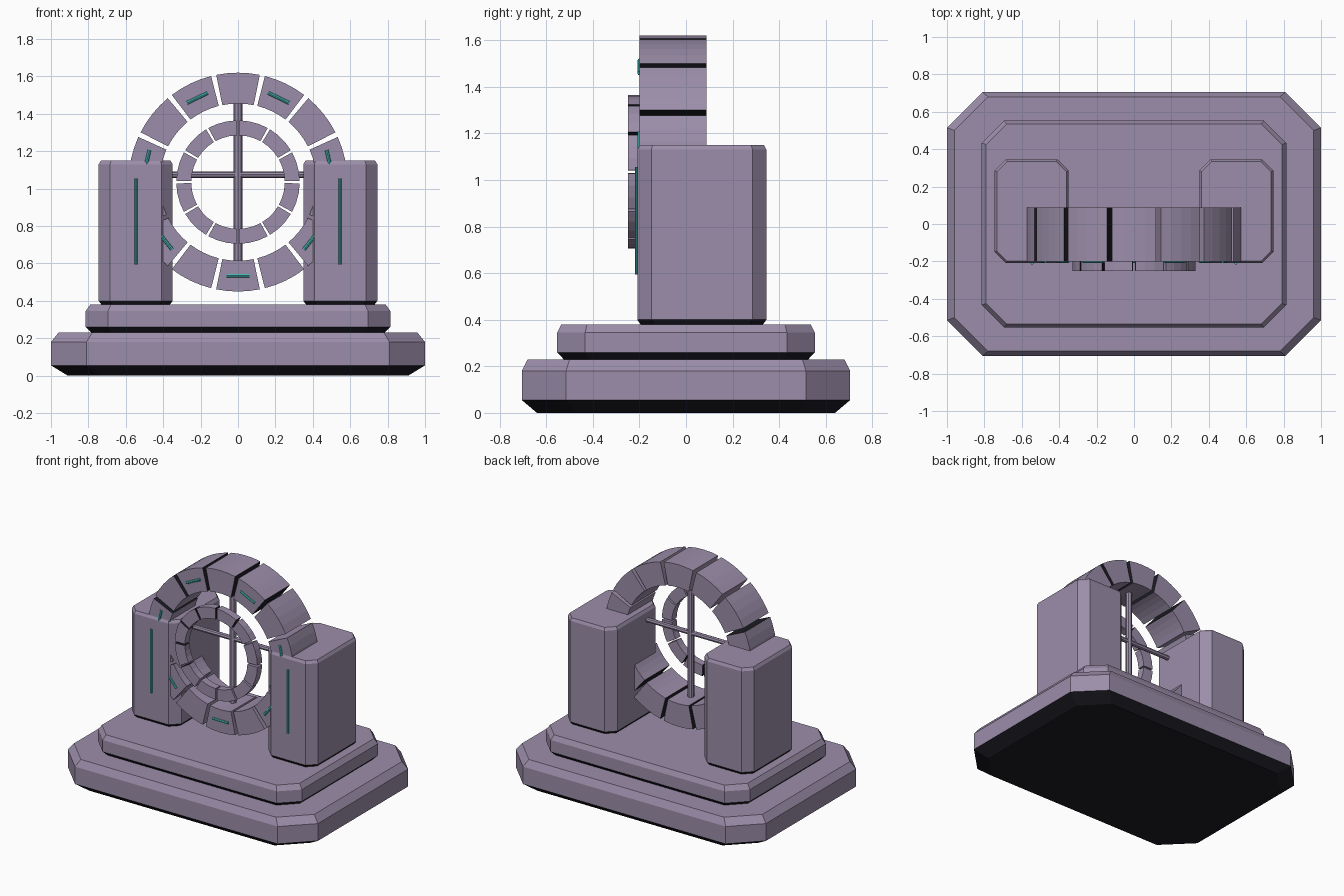
import bpy, bmesh
from math import sin, cos, pi, radians
from mathutils import Matrix

cube = bpy.data.objects.get("Cube")
if cube:
    bpy.data.objects.remove(cube, do_unlink=True)


def material(name, rgb):
    m = bpy.data.materials.new(name)
    m.use_nodes = True
    m.diffuse_color = (*rgb, 1)
    m.node_tree.nodes["Principled BSDF"].inputs["Base Color"].default_value = (*rgb, 1)
    return m


STONE = material("mauve stone", (0.33, 0.27, 0.4))
DARK = material("dark underside", (0.012, 0.012, 0.019))
GLOW = material("teal glow", (0.06, 0.46, 0.44))


def finish(bm, name, *mats):
    mesh = bpy.data.meshes.new(name)
    bm.to_mesh(mesh)
    bm.free()
    for mat in mats:
        mesh.materials.append(mat)
    obj = bpy.data.objects.new(name, mesh)
    bpy.context.collection.objects.link(obj)
    return obj


def skin(bm, loops):
    """Bridge equal vertex loops, cap both ends and return the last cap."""
    rings = [[bm.verts.new(p) for p in loop] for loop in loops]
    n = len(rings[0])
    for a, b in zip(rings, rings[1:]):
        for i in range(n):
            j = (i + 1) % n
            bm.faces.new((a[i], a[j], b[j], b[i]))
    bm.faces.new(rings[0][::-1])
    return bm.faces.new(rings[-1])


def chamfered_block(name, cx, cy, levels):
    """Stack of octagonal outlines; each level is z, half x, half y, corner cut."""
    loops = []
    for z, hx, hy, c in levels:
        quarter = [(hx, hy - c), (hx - c, hy)]
        pts = quarter + [(-x, y) for x, y in quarter[::-1]]
        pts += [(-x, -y) for x, y in pts]
        loops.append([(cx + x, cy + y, z) for x, y in pts])
    bm = bmesh.new()
    skin(bm, loops)
    bmesh.ops.recalc_face_normals(bm, faces=bm.faces)
    # Downward faces are dark
    for f in bm.faces:
        f.material_index = int(f.normal.z < -0.2)
    return finish(bm, name, STONE, DARK)


CENTRE = 1.035


def on_ring(radius, angle, y):
    """Point on a ring, angle measured from the top towards +x."""
    return (radius * sin(angle), y, CENTRE + radius * cos(angle))


def segmented_ring(name, count, offset, half, inner, outer, y0, y1, steps):
    bm = bmesh.new()
    for k in range(count):
        mid = 2 * pi * (k + offset) / count
        loops = []
        for s in range(steps + 1):
            a = mid + half * (2 * s / steps - 1)
            loops.append([on_ring(inner, a, y0), on_ring(outer, a, y0),
                          on_ring(outer, a, y1), on_ring(inner, a, y1)])
        # The clockwise end of each block is dark
        skin(bm, loops).material_index = 1
    bmesh.ops.recalc_face_normals(bm, faces=bm.faces)
    return finish(bm, name, STONE, DARK)


def rod(name, location, radius, length, mat, angle=0):
    """Eight-sided rod, upright unless turned about the y axis."""
    bm = bmesh.new()
    bmesh.ops.create_cone(bm, cap_ends=True, segments=8, radius1=radius,
                          radius2=radius, depth=length)
    bm.transform(Matrix.Translation(location) @ Matrix.Rotation(angle, 4, 'Y'))
    return finish(bm, name, mat)


# Stepped plinth
chamfered_block("lower_base", 0, 0, [
    (0, 0.91, 0.64, 0.17), (0.055, 1, 0.705, 0.19),
    (0.18, 1, 0.705, 0.19), (0.23, 0.96, 0.68, 0.18)])
chamfered_block("upper_base", 0, 0, [
    (0.23, 0.785, 0.525, 0.11), (0.26, 0.815, 0.553, 0.12),
    (0.345, 0.815, 0.553, 0.12), (0.38, 0.79, 0.535, 0.11)])

# Pillars, each with a glowing front strip
for side, label in ((1, "left"), (-1, "right")):
    chamfered_block(label + "_pillar", side * 0.547, 0.068, [
        (0.38, 0.183, 0.263, 0.055), (0.4, 0.198, 0.277, 0.06),
        (1.13, 0.198, 0.277, 0.06), (1.15, 0.186, 0.267, 0.055)])
    rod(label + "_pillar_strip", (side * 0.545, -0.21, 0.825), 0.008, 0.46, GLOW)

# Rings of separate blocks
segmented_ring("outer_ring", 14, 0, radians(11.5), 0.42, 0.585, -0.2, 0.088, 4)
segmented_ring("inner_ring", 12, 0.5, radians(13.8), 0.25, 0.33, -0.25, -0.195, 3)

# Glowing bars on every other outer block
for k in range(1, 14, 2):
    a = 2 * pi * k / 14
    rod("ring_glow_bar", on_ring(0.5, a, -0.198), 0.0105, 0.125, GLOW, a + pi / 2)

# Crossed support rods
rod("vertical_rod", (0, -0.055, CENTRE), 0.023, 0.87, STONE)
rod("horizontal_rod", (0, -0.055, 1.075), 0.017, 0.76, STONE, pi / 2)
